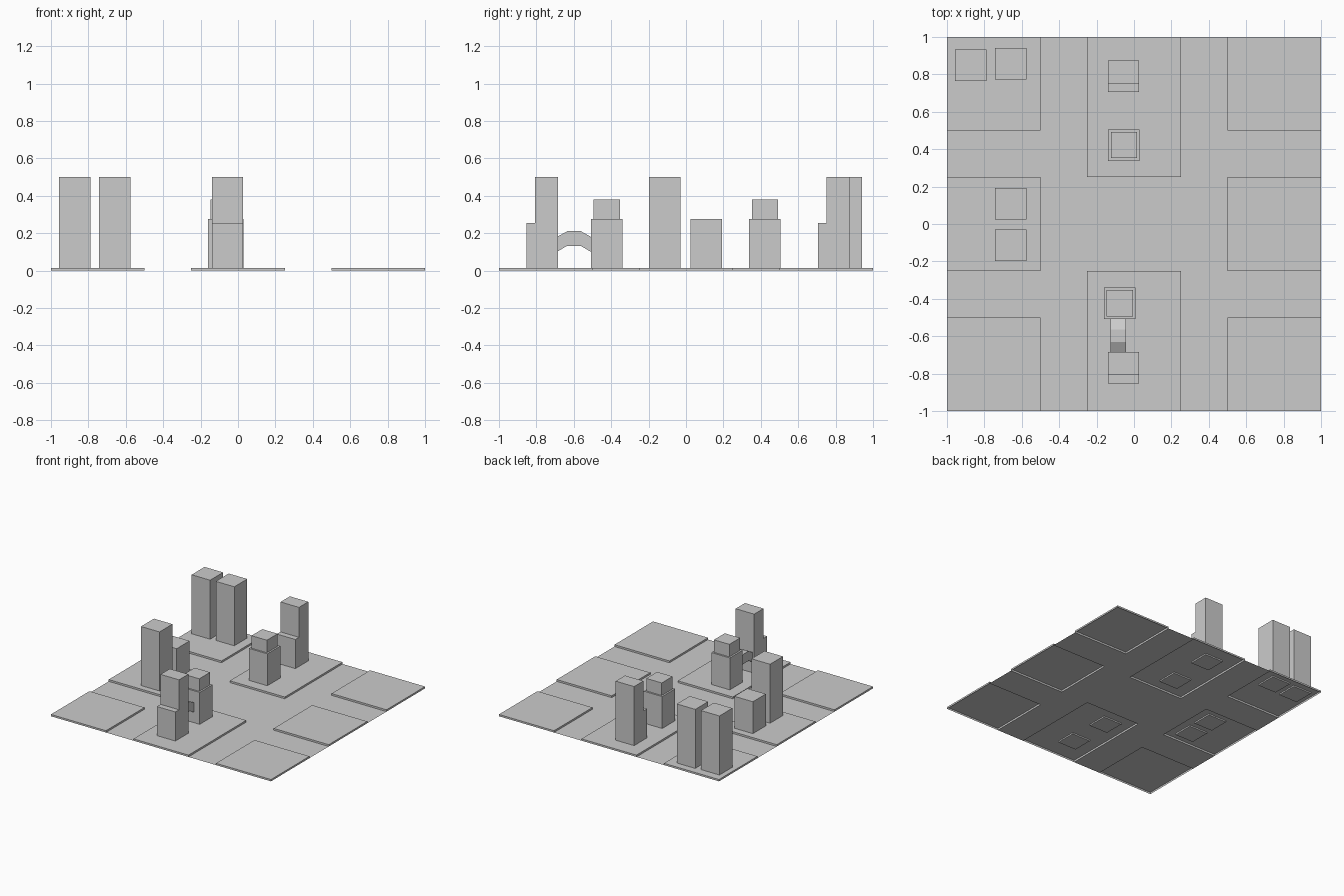
import bpy, bmesh

if "Cube" in bpy.data.objects:
    bpy.data.objects.remove(bpy.data.objects["Cube"])

grey = bpy.data.materials.new("concrete_grey")
grey.diffuse_color = (0.6, 0.6, 0.6, 1)
grey.use_nodes = True
grey.node_tree.nodes["Principled BSDF"].inputs["Base Color"].default_value = grey.diffuse_color
KERB = 0.015   # pavement height
FOOT = 0.004   # buildings sink slightly into the pavement


def finish(name, bm):
    bmesh.ops.recalc_face_normals(bm, faces=bm.faces)
    mesh = bpy.data.meshes.new(name)
    bm.to_mesh(mesh)
    bm.free()
    mesh.materials.append(grey)
    ob = bpy.data.objects.new(name, mesh)
    bpy.context.collection.objects.link(ob)
    return ob


def extrude_x(name, x0, x1, profile):
    """Closed solid from a (y, z) outline swept along x."""
    bm = bmesh.new()
    a = [bm.verts.new((x0, y, z)) for y, z in profile]
    b = [bm.verts.new((x1, y, z)) for y, z in profile]
    bm.faces.new(a)
    bm.faces.new(b[::-1])
    for i in range(len(a)):
        j = (i + 1) % len(a)
        bm.faces.new((a[i], a[j], b[j], b[i]))
    return finish(name, bm)


def box(name, x0, x1, y0, y1, z0, z1):
    return extrude_x(name, x0, x1, [(y0, z0), (y1, z0), (y1, z1), (y0, z1)])


def pavement(name, x0, x1, y0, y1):
    """Raised slab, hollow underneath."""
    bm = bmesh.new()
    pts = [(x0, y0), (x1, y0), (x1, y1), (x0, y1)]
    low = [bm.verts.new((x, y, 0)) for x, y in pts]
    top = [bm.verts.new((x, y, KERB)) for x, y in pts]
    bm.faces.new(top)
    for i in range(4):
        j = (i + 1) % 4
        bm.faces.new((low[i], low[j], top[j], top[i]))
    return finish(name, bm)


# Pavement blocks: three per side column, two long ones in the middle
for side, x0, x1 in (("left", -1, -0.5), ("right", 0.5, 1)):
    for row, y0, y1 in (("front", -1, -0.5), ("middle", -0.25, 0.25), ("back", 0.5, 1)):
        pavement(f"pavement_{side}_{row}", x0, x1, y0, y1)
pavement("pavement_centre_front", -0.25, 0.25, -1, -0.25)
pavement("pavement_centre_back", -0.25, 0.25, 0.25, 1)

# Flat road strips between the blocks
bm = bmesh.new()
strips = [(-0.5, -0.25, -1, 1), (0.25, 0.5, -1, 1), (-0.25, 0.25, -0.25, 0.25)]
for x0, x1 in ((-1, -0.5), (0.5, 1)):
    strips += [(x0, x1, -0.5, -0.25), (x0, x1, 0.25, 0.5)]
for x0, x1, y0, y1 in strips:
    bm.faces.new([bm.verts.new((x, y, 0)) for x, y in
                  ((x0, y0), (x1, y0), (x1, y1), (x0, y1))])
finish("road", bm)

# Plain block buildings
W = 0.168
for name, x, y, h in (("tower_back_corner", -0.957, 0.765, 0.5),
                      ("tower_back_inner", -0.743, 0.773, 0.5),
                      ("low_block", -0.743, 0.025, 0.277),
                      ("tower_middle", -0.743, -0.198, 0.5)):
    box(name, x, x + W, y, y + W, FOOT, h)

# Two-tier buildings with a narrower upper storey
for name, x, y in (("tiered_back", -0.138, 0.338), ("tiered_front", -0.16, -0.508)):
    box(name + "_base", x, x + W, y, y + W, FOOT, 0.277)
    g = 0.014
    box(name + "_upper", x + g, x + W - g, y + g, y + W - g, 0.277, 0.38)

# Stepped towers with a low front ledge
for name, y in (("stepped_tower_back", 0.705), ("stepped_tower_front", -0.853)):
    extrude_x(name, -0.14, -0.14 + W,
              [(y, FOOT), (y + W, FOOT), (y + W, 0.5), (y + 0.047, 0.5),
               (y + 0.047, 0.254), (y, 0.254)])

# Arched footbridge between the two front buildings
extrude_x("footbridge", -0.125, -0.042,
          [(-0.69, 0.1), (-0.637, 0.132), (-0.563, 0.132), (-0.508, 0.1),
           (-0.508, 0.18), (-0.565, 0.212), (-0.632, 0.212), (-0.69, 0.18)])
